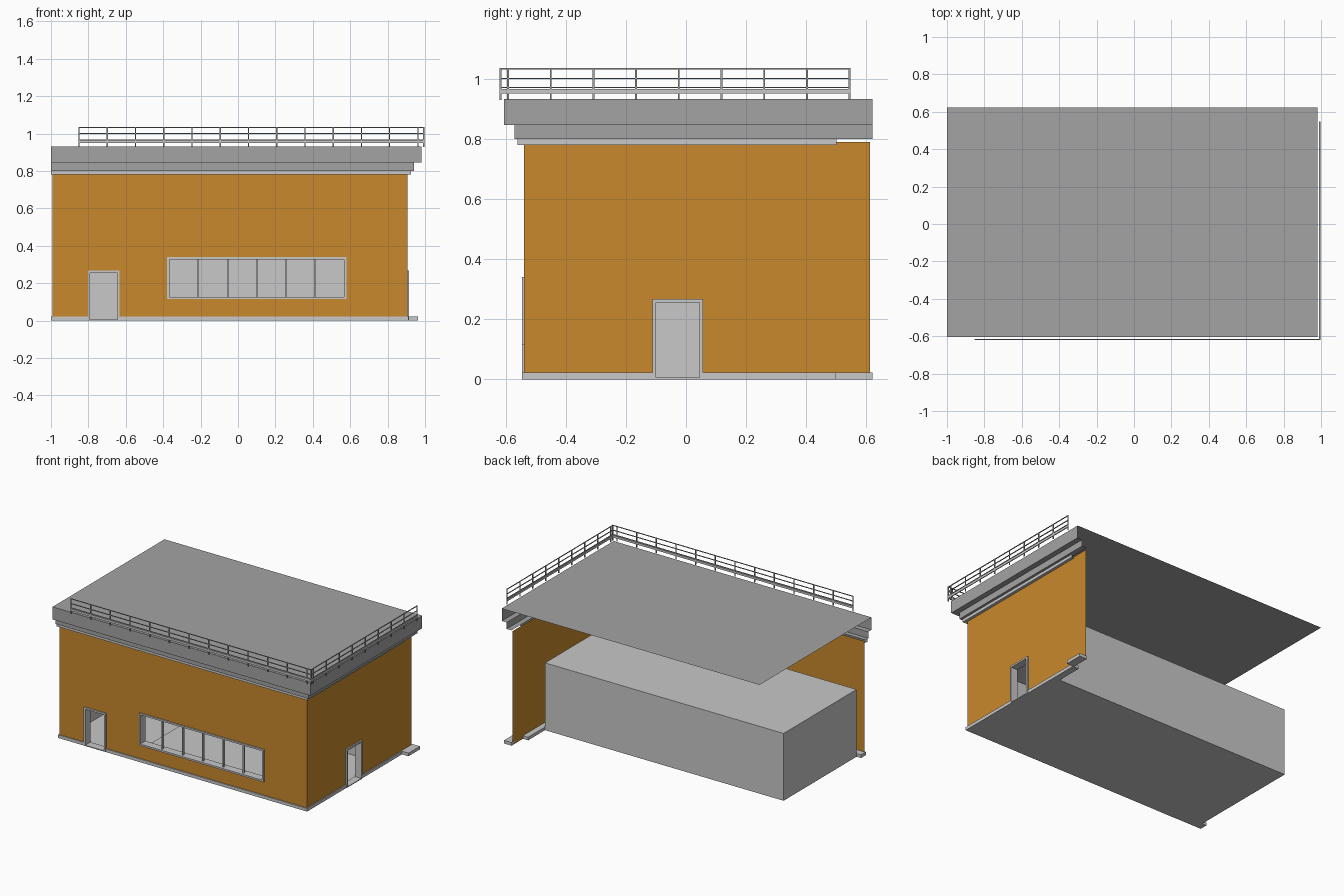
import bpy

cube = bpy.data.objects.get("Cube")
if cube:
    bpy.data.objects.remove(cube, do_unlink=True)


def material(name, rgb):
    m = bpy.data.materials.new(name)
    m.use_nodes = True
    m.diffuse_color = (*rgb, 1)
    m.node_tree.nodes["Principled BSDF"].inputs["Base Color"].default_value = (*rgb, 1)
    return m


ORANGE = material("orange wall", (0.58, 0.25, 0.025))
LIGHT = material("light grey", (0.58, 0.58, 0.58))
GREY = material("mid grey", (0.37, 0.37, 0.37))


def mesh(name, verts, faces, mat):
    me = bpy.data.meshes.new(name)
    me.from_pydata(verts, [], faces)
    me.materials.append(mat)
    ob = bpy.data.objects.new(name, me)
    bpy.context.collection.objects.link(ob)
    return ob


def box(name, xs, ys, zs, mat):
    verts = [(x, y, z) for x in xs for y in ys for z in zs]
    faces = [(0, 1, 3, 2), (4, 6, 7, 5), (0, 4, 5, 1),
             (2, 3, 7, 6), (0, 2, 6, 4), (1, 5, 7, 3)]
    return mesh(name, verts, faces, mat)


def on_side(side, u, d, z):
    """Point at u along the wall and depth d across it."""
    return (u, d, z) if side == "front" else (d, u, z)


def side_box(name, side, us, ds, zs, mat):
    if side == "front":
        return box(name, us, ds, zs, mat)
    return box(name, ds, us, zs, mat)


def panel(name, side, depth, us, zs, holes, mat):
    """Thin upright sheet with rectangular openings (u0, u1, z0, z1)."""
    ug = sorted({*us, *[h[0] for h in holes], *[h[1] for h in holes]})
    zg = sorted({*zs, *[max(h[2], zs[0]) for h in holes], *[h[3] for h in holes]})
    verts, faces = [], []
    for a, b in zip(ug, ug[1:]):
        for c, d in zip(zg, zg[1:]):
            u, z = (a + b) / 2, (c + d) / 2
            if any(h[0] < u < h[1] and h[2] < z < h[3] for h in holes):
                continue
            n = len(verts)
            verts += [on_side(side, *p) for p in
                      ((a, depth, c), (b, depth, c), (b, depth, d), (a, depth, d))]
            faces.append((n, n + 1, n + 2, n + 3))
    return mesh(name, verts, faces, mat)


# Main dimensions
WALL_X, WALL_Y = 0.905, -0.538
ROOM_X, ROOM_Y, ROOM_Z = (-0.966, 0.865), (-0.49, 0.31), 0.467
ROOF_Z = 0.932
front_door = (-0.79, -0.645, 0, 0.255)
window = (-0.367, 0.567, 0.127, 0.328)
side_door = (-0.1, 0.045, 0, 0.255)

# Outer walls
panel("front_wall", "front", WALL_Y, (-0.993, WALL_X), (0, 0.79), [front_door, window], ORANGE)
panel("side_wall", "side", WALL_X, (WALL_Y, 0.612), (0, 0.79), [side_door], ORANGE)

# Inner room: two pierced walls, two plain walls, floor and ceiling
panel("room_front", "front", ROOM_Y[0], ROOM_X, (0, ROOM_Z), [front_door, window], LIGHT)
panel("room_side", "side", ROOM_X[1], ROOM_Y, (0, ROOM_Z), [side_door], LIGHT)
panel("room_back", "front", ROOM_Y[1], ROOM_X, (0, ROOM_Z), [], LIGHT)
panel("room_end", "side", ROOM_X[0], ROOM_Y, (0, ROOM_Z), [], LIGHT)
for name, z in (("room_floor", 0), ("room_ceiling", ROOM_Z)):
    mesh(name, [(x, y, z) for x in ROOM_X for y in ROOM_Y], [(0, 2, 3, 1)], LIGHT)
box("floor_panel", (-0.47, 0.6), (-0.32, 0.11), (0.001, 0.005), LIGHT)


# Frames lining each opening through to the room
def frame(name, side, hole, depths):
    u0, u1, z0, z1 = hole
    t = 0.012
    side_box(name + "_jamb_a", side, (u0 - t, u0), depths, (max(z0 - t, 0), z1 + t), LIGHT)
    side_box(name + "_jamb_b", side, (u1, u1 + t), depths, (max(z0 - t, 0), z1 + t), LIGHT)
    side_box(name + "_head", side, (u0, u1), depths, (z1, z1 + t), LIGHT)
    side_box(name + "_sill", side, (u0, u1), depths, (max(z0 - t, 0), max(z0, 0.006)), LIGHT)


frame("front_door_frame", "front", front_door, (-0.546, ROOM_Y[0]))
frame("window_frame", "front", window, (-0.546, ROOM_Y[0]))
frame("side_door_frame", "side", side_door, (ROOM_X[1], 0.915))

# Window mullions
for i in range(1, 6):
    u = window[0] + (window[1] - window[0]) * i / 6
    box("window_mullion", (u - 0.004, u + 0.004), (-0.53, -0.515), window[2:], LIGHT)

# Plinth, broken at the doors
for a, b in ((-1, -0.802), (-0.633, 0.912)):
    box("front_plinth", (a, b), (-0.545, ROOM_Y[0]), (0, 0.022), LIGHT)
for a, b in ((ROOM_Y[0], -0.112), (0.057, 0.495)):
    box("side_plinth", (ROOM_X[1], 0.912), (a, b), (0, 0.022), LIGHT)
box("plinth_stub", (WALL_X, 0.962), (0.495, 0.62), (0, 0.022), LIGHT)


# Stepped cornice: outer face and underside of each tier, turned round the corner
def cornice(name, out_x, out_y, in_x, in_y, back, zs, mat):
    z0, z1 = zs
    outer = [(-1, out_y), (out_x, out_y), (out_x, back)]
    inner = [(-1, in_y), (in_x, in_y), (in_x, back)]
    verts = [(x, y, z1) for x, y in outer] + [(x, y, z0) for x, y in outer]
    verts += [(x, y, z0) for x, y in inner]
    faces = [(r + i + 3, r + i + 4, r + i + 1, r + i) for r in (0, 3) for i in (0, 1)]
    mesh(name, verts, faces, mat)


cornice("lower_cornice", 0.925, -0.56, WALL_X, WALL_Y, 0.5, (0.78, 0.80), LIGHT)
cornice("middle_cornice", 0.942, -0.57, WALL_X, WALL_Y, 0.62, (0.80, 0.845), GREY)
cornice("upper_cornice", 0.98, -0.605, 0.942, -0.57, 0.62, (0.845, ROOF_Z), GREY)

# Roof sheet
mesh("roof", [(x, y, ROOF_Z) for x in (-1, 0.98) for y in (-0.605, 0.622)], [(0, 2, 3, 1)], GREY)

# Roof railing along the front and side
RAIL_X, RAIL_Y, R = 0.993, -0.617, 0.003
runs = (("front", (-0.85, RAIL_X + R), RAIL_Y, [-0.85 + 0.151 * i for i in range(13)]),
        ("side", (RAIL_Y - R, 0.547), RAIL_X, [-0.592 + 0.142 * i for i in range(9)]))
for side, span, depth, posts in runs:
    across = (depth - R, depth + R)
    for z in (0.97, 1.0, 1.033):
        side_box(side + "_rail", side, span, across, (z - 0.002, z + 0.002), GREY)
    side_box(side + "_kick_plate", side, span, across, (0.95, 0.965), LIGHT)
    for u in posts:
        side_box(side + "_post", side, (u - R, u + R), across, (ROOF_Z - 0.003, 1.035), GREY)
box("corner_post", (RAIL_X - R, RAIL_X + R), (RAIL_Y - R, RAIL_Y + R), (ROOF_Z - 0.003, 1.035), GREY)
